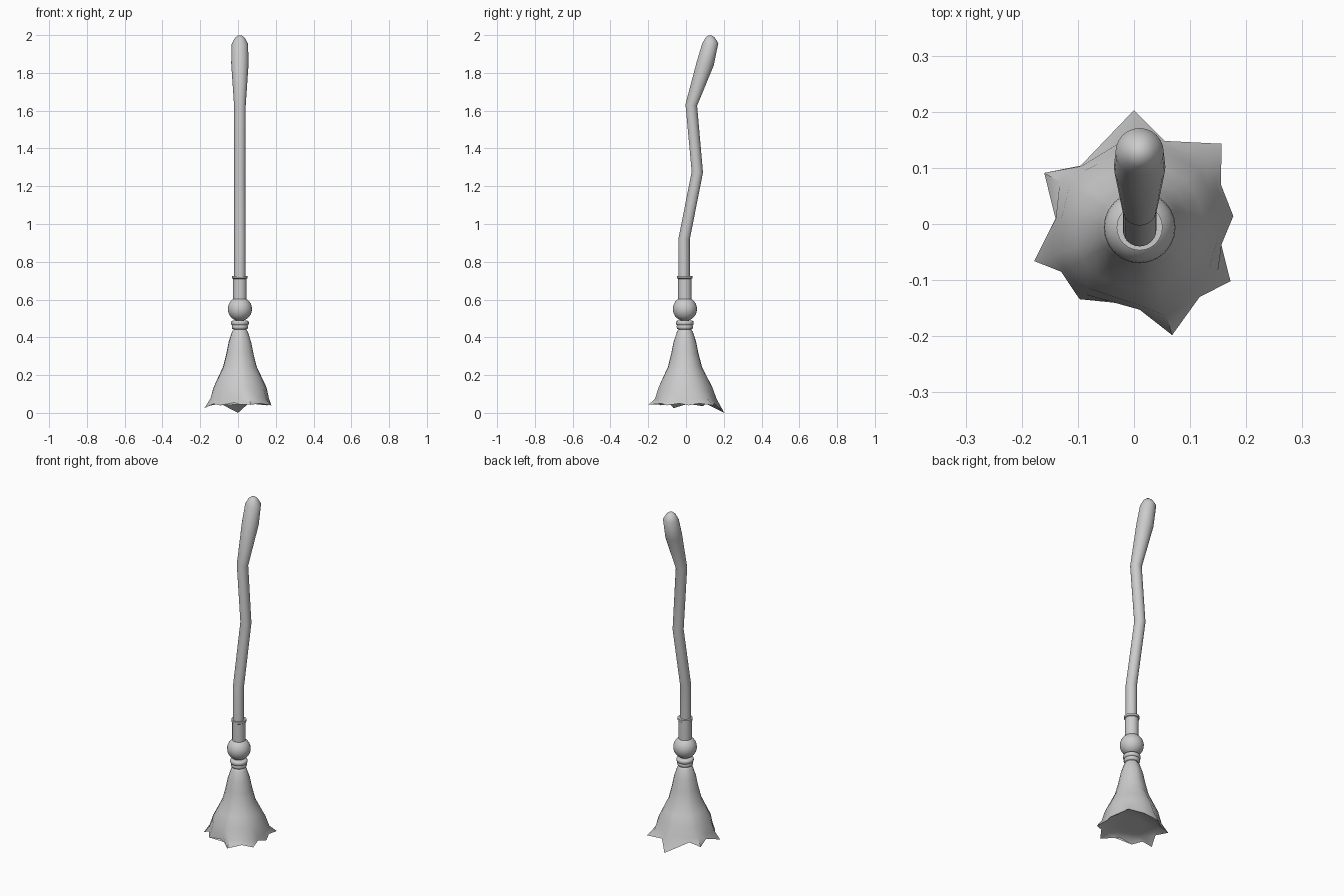
import bpy, bmesh, math

if "Cube" in bpy.data.objects:
    bpy.data.objects.remove(bpy.data.objects["Cube"])

CX, CY = 0.01, -0.006


def loft(name, rings, angle=40):
    """Bridge equal-sized rings of points and cap both ends."""
    bm = bmesh.new()
    loops = [[bm.verts.new(p) for p in ring] for ring in rings]
    n = len(loops[0])
    for a, b in zip(loops, loops[1:]):
        for i in range(n):
            j = (i + 1) % n
            bm.faces.new((a[i], a[j], b[j], b[i]))
    bm.faces.new(loops[0][::-1])
    bm.faces.new(loops[-1])
    bmesh.ops.recalc_face_normals(bm, faces=bm.faces)
    me = bpy.data.meshes.new(name)
    bm.to_mesh(me)
    bm.free()
    ob = bpy.data.objects.new(name, me)
    bpy.context.collection.objects.link(ob)
    bpy.ops.object.select_all(action='DESELECT')
    ob.select_set(True)
    bpy.context.view_layer.objects.active = ob
    bpy.ops.object.shade_smooth_by_angle(angle=math.radians(angle))
    return ob


def ring(x, y, z, r, tilt=0.0, n=24):
    out = []
    for i in range(n):
        a = 2 * math.pi * i / n
        s = r * math.sin(a)
        out.append((x + r * math.cos(a), y + s * math.cos(tilt), z + s * math.sin(tilt)))
    return out


def lathe(name, profile, angle=40):
    return loft(name, [ring(CX, CY, z, r) for r, z in profile], angle)


# crooked handle: y, z, radius, ring tilt
handle_path = [(-0.01, 0.60, 0.03, 0), (-0.01, 0.92, 0.03, -0.08), (0.06, 1.275, 0.03, -0.08),
               (0.028, 1.63, 0.031, -0.12), (0.102, 1.85, 0.046, -0.25),
               (0.128, 1.955, 0.043, 0.05), (0.127, 1.985, 0.026, 0.05), (0.127, 1.998, 0.010, 0)]
loft("handle", [ring(CX, y, z, r, t) for y, z, r, t in handle_path], 60)

# metal sleeve around the handle
lathe("sleeve", [(0.036, 0.58), (0.036, 0.71), (0.041, 0.713), (0.041, 0.725), (0.032, 0.725)], 30)

# round knob
lathe("knob", [(0.064 * math.sin(math.pi * i / 14), 0.55 - 0.064 * math.cos(math.pi * i / 14))
               for i in range(1, 14)])

# two binding rings
for i, (z, r) in enumerate([(0.476, 0.047), (0.455, 0.043)]):
    lathe(f"binding_ring_{i + 1}", [(r - 0.012, z - 0.013), (r - 0.003, z - 0.011), (r, z - 0.004),
                                    (r, z + 0.004), (r - 0.003, z + 0.011), (r - 0.012, z + 0.013)], 60)

# ragged hem: alternating tips and valleys, x, y, z
hem = [(0.177, 0.014, 0.04), (0.155, 0.07, 0.05), (0.156, 0.143, 0.04), (0.055, 0.148, 0.05),
       (0.0, 0.203, 0.0), (-0.095, 0.104, 0.05), (-0.16, 0.091, 0.035), (-0.14, 0.01, 0.048),
       (-0.178, -0.066, 0.025), (-0.13, -0.085, 0.048), (-0.097, -0.134, 0.04), (0.01, -0.145, 0.045),
       (0.068, -0.198, 0.043), (0.117, -0.13, 0.05), (0.172, -0.102, 0.04), (0.155, -0.035, 0.05)]


def hem_ring(r, z, follow=0.0, drop=0.0):
    """Circle that partly follows the ragged hem outline."""
    out = []
    for x, y, hz in hem:
        a = math.atan2(y - CY, x - CX)
        d = math.hypot(x - CX, y - CY)
        rr = r + (d - r) * follow
        out.append((CX + rr * math.cos(a), CY + rr * math.sin(a), z + (hz - z) * drop))
    return out


# bristle skirt with a recessed underside
loft("bristles", [hem_ring(0.030, 0.448), hem_ring(0.042, 0.43), hem_ring(0.060, 0.375),
                  hem_ring(0.072, 0.315), hem_ring(0.088, 0.245, 0.02), hem_ring(0.113, 0.19, 0.05),
                  hem_ring(0.139, 0.135, 0.1), hem_ring(0.150, 0.075, 0.3),
                  [tuple(p) for p in hem],
                  hem_ring(0.135, 0.06, 0.15), hem_ring(0.07, 0.062), hem_ring(0.01, 0.062)], 60)
